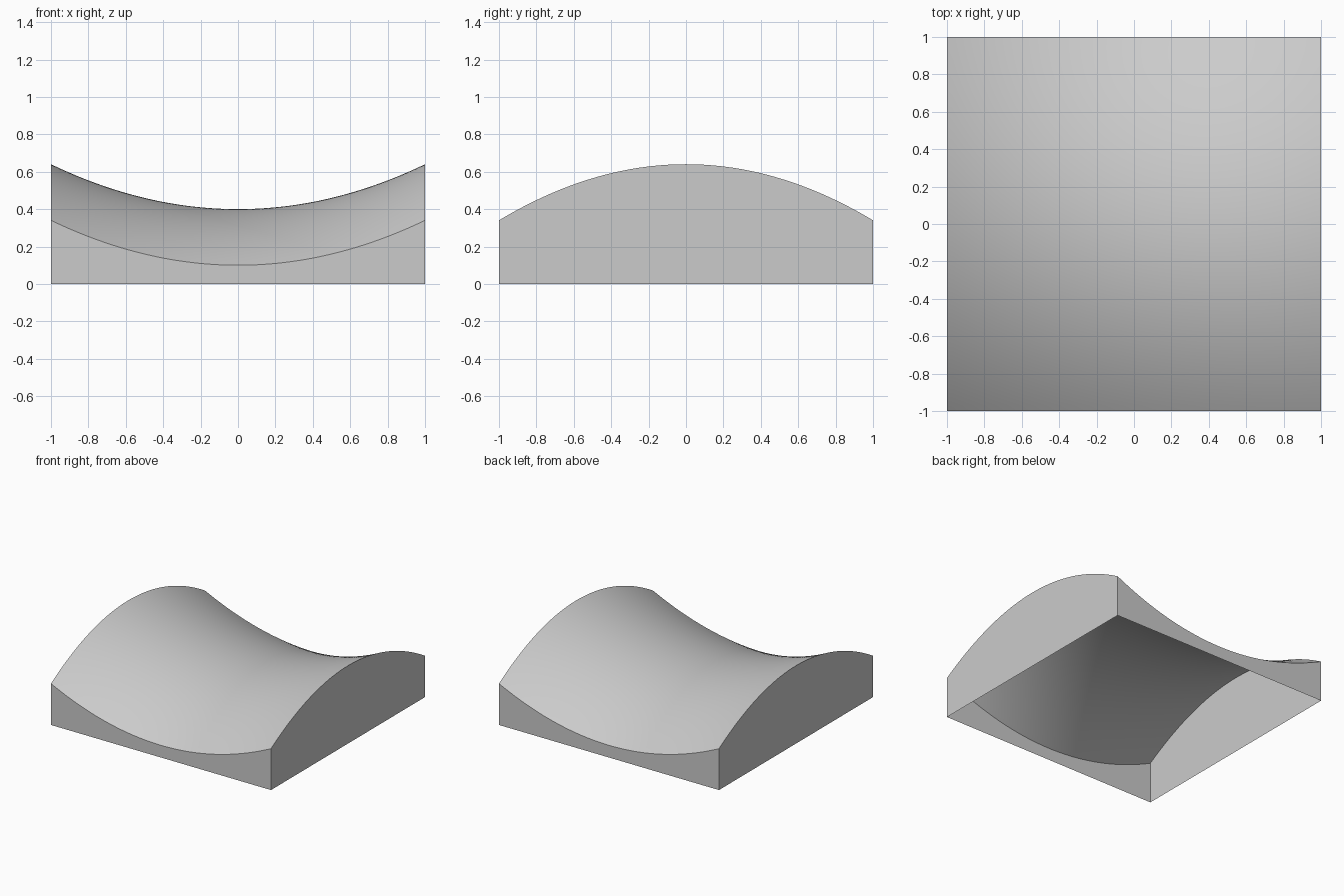
import bpy
import bmesh
import math

cube = bpy.data.objects.get("Cube")
if cube:
    bpy.data.objects.remove(cube, do_unlink=True)

CENTRE_HEIGHT = 0.4
RISE_X = 0.24
DROP_Y = 0.3
SEGMENTS = 64

# Single plain grey
grey = bpy.data.materials.new("plain grey")
grey.use_nodes = True
colour = (0.6, 0.6, 0.6, 1)
grey.diffuse_color = colour
grey.node_tree.nodes["Principled BSDF"].inputs["Base Color"].default_value = colour

# Saddle-shaped roof sheet
bm = bmesh.new()
bmesh.ops.create_grid(bm, x_segments=SEGMENTS, y_segments=SEGMENTS, size=1)
for v in bm.verts:
    v.co.z = CENTRE_HEIGHT + RISE_X * v.co.x ** 2 - DROP_Y * v.co.y ** 2

# Side walls dropped from the rim to the ground, open underneath
rim = [e for e in bm.edges if e.is_boundary]
skirt = bmesh.ops.extrude_edge_only(bm, edges=rim)
for item in skirt["geom"]:
    if isinstance(item, bmesh.types.BMVert):
        item.co.z = 0

# All faces point outwards
bm.normal_update()
for face in bm.faces:
    centre = face.calc_center_median()
    if abs(face.normal.z) > 0.3:
        outward = face.normal.z
    else:
        outward = face.normal.x * centre.x + face.normal.y * centre.y
    if outward < 0:
        face.normal_flip()

mesh = bpy.data.meshes.new("saddle_shell")
bm.to_mesh(mesh)
bm.free()
mesh.materials.append(grey)

shell = bpy.data.objects.new("saddle_shell", mesh)
bpy.context.collection.objects.link(shell)
bpy.ops.object.select_all(action="DESELECT")
shell.select_set(True)
bpy.context.view_layer.objects.active = shell
bpy.ops.object.shade_smooth_by_angle(angle=math.radians(30))
